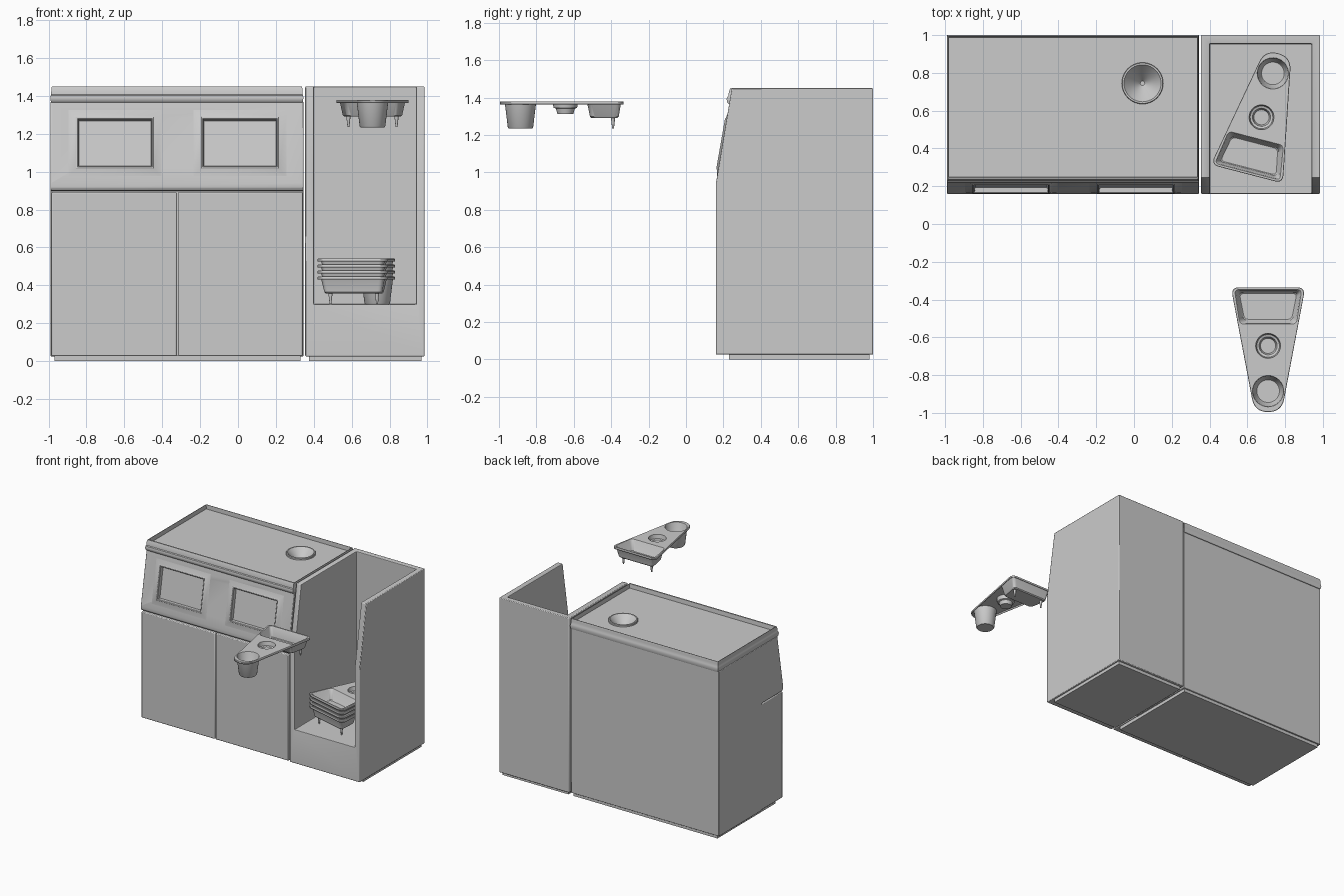
import bpy, bmesh, math
from mathutils import Vector

if "Cube" in bpy.data.objects:
    bpy.data.objects.remove(bpy.data.objects["Cube"])


def finish(name, bm, bevel=0):
    me = bpy.data.meshes.new(name)
    bm.to_mesh(me)
    bm.free()
    ob = bpy.data.objects.new(name, me)
    bpy.context.collection.objects.link(ob)
    if bevel:
        add_bevel(ob, bevel)
    return ob


def add_bevel(ob, width):
    b = ob.modifiers.new("bevel", 'BEVEL')
    b.width, b.segments, b.limit_method = width, 2, 'ANGLE'


def prism(name, profile, x0, x1, bevel=0):
    """Extrude a (y, z) profile along x."""
    bm = bmesh.new()
    f = bm.faces.new([bm.verts.new((x0, y, z)) for y, z in profile])
    ext = bmesh.ops.extrude_face_region(bm, geom=[f])['geom']
    bmesh.ops.translate(bm, vec=(x1 - x0, 0, 0),
                        verts=[v for v in ext if isinstance(v, bmesh.types.BMVert)])
    bmesh.ops.recalc_face_normals(bm, faces=bm.faces)
    return finish(name, bm, bevel)


def box(name, x0, x1, y0, y1, z0, z1, bevel=0):
    return prism(name, [(y0, z0), (y1, z0), (y1, z1), (y0, z1)], x0, x1, bevel)


def cut(ob, cutter):
    cutter.hide_render = True
    cutter.hide_set(True)
    m = ob.modifiers.new("cut", 'BOOLEAN')
    m.object, m.solver = cutter, 'EXACT'


def sheet(outer, holes):
    """Flat plate between first rings; further rings form walls. Holes get a floor."""
    bm = bmesh.new()
    rings, border = [], []
    for loops in [outer] + holes:
        rr = [[bm.verts.new(p) for p in lp] for lp in loops]
        rings.append(rr)
        border += [bm.edges.new((a, b)) for a, b in zip(rr[0], rr[0][1:] + rr[0][:1])]
    bmesh.ops.triangle_fill(bm, edges=border, use_beauty=True, normal=(0, 0, 1))
    for i, rr in enumerate(rings):
        for a, b in zip(rr, rr[1:]):
            n = len(a)
            for k in range(n):
                bm.faces.new((a[k], a[(k + 1) % n], b[(k + 1) % n], b[k]))
        if i:
            bm.faces.new(rr[-1])
    bmesh.ops.recalc_face_normals(bm, faces=bm.faces)
    if max(bm.faces, key=lambda f: f.calc_area() * abs(f.normal.z)).normal.z < 0:
        bmesh.ops.reverse_faces(bm, faces=bm.faces)
    return bm


def circle(cx, cy, r, z, n=32):
    return [(cx + r * math.cos(2 * math.pi * k / n), cy + r * math.sin(2 * math.pi * k / n), z)
            for k in range(n)]


def rect(x0, x1, y0, y1, z):
    return [(x0, y0, z), (x1, y0, z), (x1, y1, z), (x0, y1, z)]


def trapezoid(w0, y0, d0, w1, y1, d1, z, n=8):
    """Rounded trapezoid: half width w0 at y0, w1 at y1, corner sizes d0, d1."""
    pts = [(-w0, y0, d0), (w0, y0, d0), (w1, y1, d1), (-w1, y1, d1)]
    out = []
    for i, (x, y, d) in enumerate(pts):
        c = Vector((x, y))
        a = c + (Vector(pts[i - 1][:2]) - c).normalized() * d
        b = c + (Vector(pts[(i + 1) % 4][:2]) - c).normalized() * d
        for k in range(n + 1):
            t = k / n
            p = a * (1 - t) ** 2 + c * 2 * t * (1 - t) + b * t * t
            out.append((p.x, p.y, z))
    return out


# Main cabinet body with overhanging sloped control front
body = prism("cabinet_body", [(0.99, 0.025), (0.435, 0.025), (0.435, 0.9), (0.17, 0.9),
                              (0.16, 0.915), (0.16, 0.94), (0.235, 1.37), (0.99, 1.37)],
             -0.99, 0.345)
cut(body, box("funnel_cutter", -0.1, 0.19, 0.6, 0.89, 1.2, 1.5))

# Doors and plinths
for name, x0, x1 in (("left_door", -0.986, -0.323), ("right_door", -0.317, 0.341)):
    box(name, x0, x1, 0.163, 0.44, 0.027, 0.892, 0.006)
box("cabinet_plinth", -0.97, 0.33, 0.23, 0.98, 0, 0.03)
box("bay_plinth", 0.375, 0.97, 0.23, 0.98, 0, 0.03)

# Framed flap panels set in the sloped front
tilt = math.pi / 2 - math.atan2(0.075, 0.43)
for name, x in (("left_flap", -0.65), ("right_flap", 0.01)):
    loops = [rect(-a, a, -b, b, z) for a, b, z in
             ((0.19, 0.122, -0.018), (0.194, 0.126, 0.008), (0.198, 0.13, 0.012),
              (0.204, 0.136, 0.012), (0.208, 0.14, 0.008), (0.25, 0.182, -0.001))]
    flap = finish(name + "_panel", sheet(loops, []))
    cutter = box(name + "_cutter", -0.2, 0.2, -0.132, 0.132, -0.03, 0.05)
    for ob in (flap, cutter):
        ob.location = (x, 0.197, 1.152)
        ob.rotation_euler.x = tilt
    cut(body, cutter)
add_bevel(body, 0.004)

# Cabinet top: raised rolled rim, recessed plate, funnel
rim = [rect(-0.99 + i * 0.35, 0.345 - i * 0.35, 0.217 + i, 1.0 - i * 0.35, z) for i, z in
       ((0.033, 1.415), (0.03, 1.45), (0.02, 1.45), (0.012, 1.43), (0.01, 1.408),
        (0.003, 1.403), (0, 1.39), (0.003, 1.375), (0.012, 1.366), (0.04, 1.366))]
funnel = [circle(0.045, 0.745, r, z, 40) for r, z in
          ((0.11, 1.415), (0.11, 1.426), (0.107, 1.43), (0.098, 1.43), (0.09, 1.42),
           (0.05, 1.375), (0.012, 1.33))]
finish("cabinet_top", sheet(rim, [funnel]))

# Open tray bay
bay = prism("tray_bay", [(1.0, 0.025), (0.16, 0.025), (0.16, 0.94), (0.245, 1.45), (1.0, 1.45)],
            0.355, 0.985)
cut(bay, box("bay_cutter", 0.40, 0.94, 0.0, 0.955, 0.30, 1.6))
add_bevel(bay, 0.005)


# Serving tray: food well, sauce holder, cup holder and two feet
def outline(i, z):
    return trapezoid(0.072 + i, -0.35 - i, 0.07, 0.197 + i, 0.31 + i, 0.045, z)


def build_tray():
    well = [trapezoid(w0, y0, 0.025, w1, y1, 0.025, z) for w0, y0, w1, y1, z in
            ((0.15, 0.115, 0.178, 0.298, 0), (0.145, 0.12, 0.173, 0.294, -0.006),
             (0.13, 0.135, 0.157, 0.282, -0.08), (0.125, 0.14, 0.152, 0.277, -0.085))]
    sauce = [circle(0, 0, r, z) for r, z in ((0.066, 0), (0.06, -0.032), (0.048, -0.036),
                                            (0.04, -0.064))]
    cup = [circle(0, -0.24, r, z) for r, z in ((0.083, 0), (0.08, -0.006), (0.064, -0.138),
                                              (0.06, -0.143))]
    skirt = [outline(-0.002, 0), outline(0, -0.003), outline(0, -0.016)]
    bm = sheet(skirt, [well, sauce, cup])
    for x in (-0.127, 0.127):
        pin = bmesh.ops.create_cone(bm, cap_ends=True, segments=12, radius1=0.005,
                                    radius2=0.012, depth=0.065)['verts']
        bmesh.ops.translate(bm, vec=(x, 0.255, -0.1125), verts=pin)
    ob = finish("serving_tray", bm)
    s = ob.modifiers.new("thickness", 'SOLIDIFY')
    s.thickness, s.offset = 0.004, -1
    return ob


tray = build_tray()
tray.location = (0.71, -0.645, 1.38)
for k in range(4):
    t = tray.copy()
    t.name = "stacked_tray_%d" % (k + 1)
    bpy.context.collection.objects.link(t)
    t.location = (0.675, 0.565, 0.446 + 0.0317 * k)
    t.rotation_euler.z = math.radians(165.5)

# Smooth shading with sharp edges kept
bpy.ops.object.select_all(action='DESELECT')
for ob in bpy.data.objects:
    if not ob.hide_render:
        ob.select_set(True)
bpy.context.view_layer.objects.active = tray
bpy.ops.object.shade_smooth_by_angle(angle=math.radians(35))
